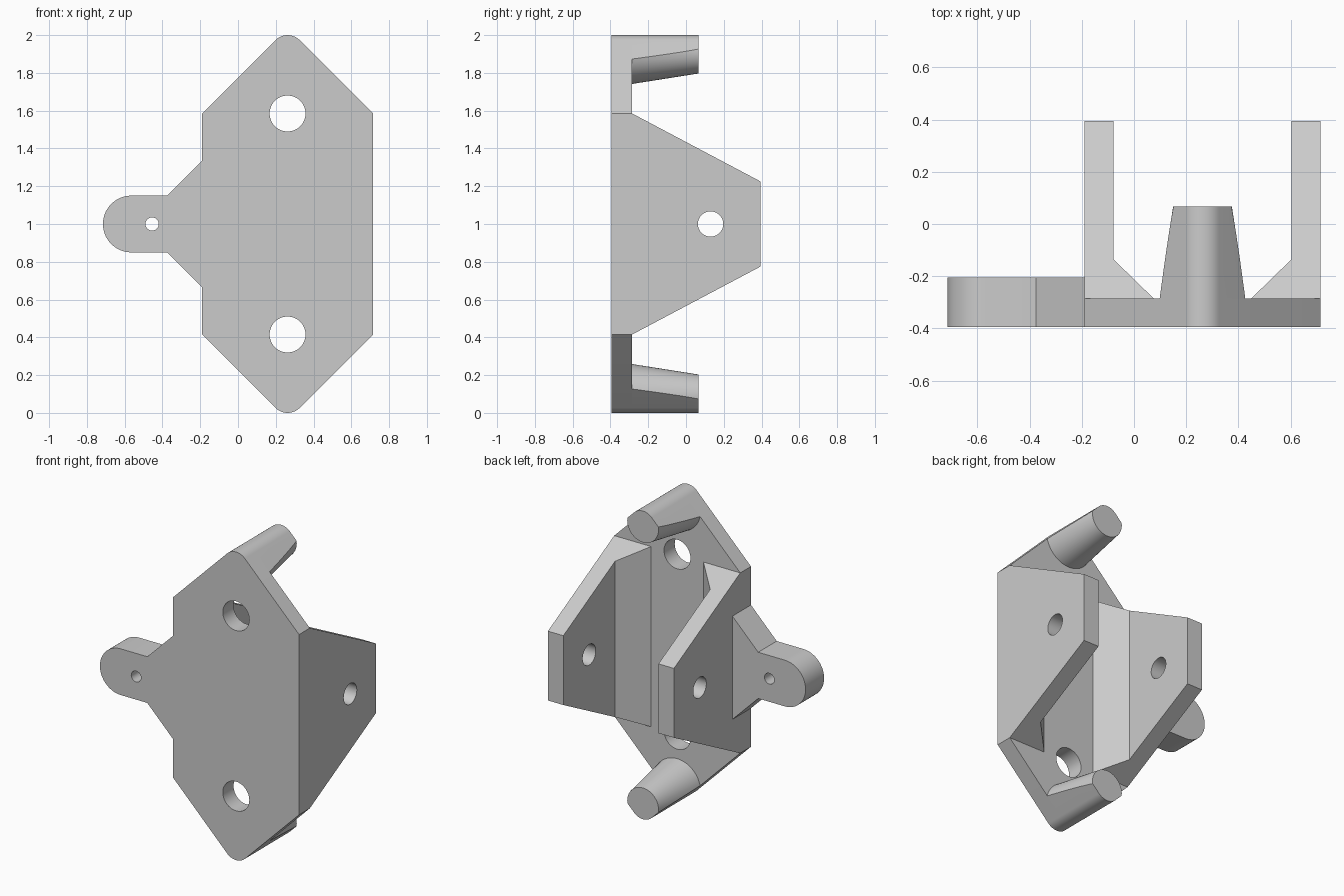
import bpy
import bmesh
from math import cos, sin, radians, pi
from mathutils import Matrix, Vector

cube = bpy.data.objects.get("Cube")
if cube:
    bpy.data.objects.remove(cube, do_unlink=True)

# Main dimensions
MID_X, HALF_W = 0.2625, 0.4525      # plate centre and half width
MID_Z, SHOULDER = 1.0, 0.585        # half height of the straight sides
FRONT, BACK = -0.395, -0.285        # plate faces
TIP_R = (HALF_W + SHOULDER - 1) / (2 ** 0.5 - 1)   # rounded plate tips
TIP_C = 1 - TIP_R                   # tip centre, above and below the middle
EAR_END, EAR_TOP = 0.395, 0.225     # ear reach and half height there

grey = bpy.data.materials.new("Plain grey")
grey.use_nodes = True
grey.diffuse_color = (0.6, 0.6, 0.6, 1)
grey.node_tree.nodes["Principled BSDF"].inputs["Base Color"].default_value = (0.6, 0.6, 0.6, 1)


def add_object(name, bm):
    bmesh.ops.recalc_face_normals(bm, faces=bm.faces)
    mesh = bpy.data.meshes.new(name)
    bm.to_mesh(mesh)
    bm.free()
    mesh.materials.append(grey)
    obj = bpy.data.objects.new(name, mesh)
    bpy.context.collection.objects.link(obj)
    return obj


def loft(name, lower, upper):
    """Solid between two matching rings of points."""
    bm = bmesh.new()
    a = [bm.verts.new(p) for p in lower]
    b = [bm.verts.new(p) for p in upper]
    bm.faces.new(a)
    bm.faces.new(b)
    for i in range(len(a)):
        j = (i + 1) % len(a)
        bm.faces.new((a[i], a[j], b[j], b[i]))
    return add_object(name, bm)


def prism(name, outline, y0, y1):
    return loft(name, [(x, y0, z) for x, z in outline], [(x, y1, z) for x, z in outline])


def cylinder(name, centre, axis, r1, r2, length):
    bm = bmesh.new()
    turn = Vector((0, 0, 1)).rotation_difference(Vector(axis)).to_matrix().to_4x4()
    bmesh.ops.create_cone(bm, cap_ends=True, segments=64, radius1=r1, radius2=r2,
                          depth=length, matrix=Matrix.Translation(centre) @ turn)
    return add_object(name, bm)


def arc(cx, cz, r, start, end, steps=20):
    angles = [radians(start + (end - start) * i / steps) for i in range(steps + 1)]
    return [(cx + r * cos(t), cz + r * sin(t)) for t in angles]


def combine(obj, tool, operation):
    tool.hide_render = True
    mod = obj.modifiers.new(operation.title(), "BOOLEAN")
    mod.operation, mod.solver, mod.object = operation, "EXACT", tool
    bpy.context.view_layer.objects.active = obj
    bpy.ops.object.modifier_apply(modifier=mod.name)
    bpy.data.objects.remove(tool, do_unlink=True)


def finish(obj):
    bpy.ops.object.select_all(action="DESELECT")
    obj.select_set(True)
    bpy.context.view_layer.objects.active = obj
    bpy.ops.object.shade_smooth_by_angle(angle=radians(20))


# Six-sided mounting plate with rounded tips and two screw holes
left, right = MID_X + HALF_W, MID_X - HALF_W
plate_outline = ([(left, MID_Z - SHOULDER), (left, MID_Z + SHOULDER)]
                 + arc(MID_X, MID_Z + TIP_C, TIP_R, 45, 135)
                 + [(right, MID_Z + SHOULDER), (right, MID_Z - SHOULDER)]
                 + arc(MID_X, MID_Z - TIP_C, TIP_R, 225, 315))
plate = prism("mounting_plate", plate_outline, FRONT, BACK)
for side in (1, -1):
    hole = cylinder("hole_cutter", (MID_X, FRONT, MID_Z + side * SHOULDER), (0, 1, 0), 0.095, 0.095, 1)
    combine(plate, hole, "DIFFERENCE")
finish(plate)

# Side tab with a round end and flared root
tab_outline = (arc(-0.565, MID_Z, 0.15, 90, 270, 40)
               + [(-0.375, 0.85), (right, 0.665), (right, 1.335), (-0.375, 1.15)])
tab = prism("side_tab", tab_outline, FRONT, -0.205)
combine(tab, cylinder("hole_cutter", (-0.455, -0.3, MID_Z), (0, 1, 0), 0.035, 0.035, 1), "DIFFERENCE")
finish(tab)


# Tapering ears with a gusset along the inner foot and a pin hole
def ear_half_height(y):
    return SHOULDER + (EAR_TOP - SHOULDER) * (y - BACK) / (EAR_END - BACK)


ear_profile = [(HALF_W, BACK), (HALF_W, EAR_END), (0.3415, EAR_END), (0.3415, -0.135), (0.1875, BACK)]
for side, name in ((1, "left_ear"), (-1, "right_ear")):
    rings = [[(MID_X + side * x, y, MID_Z + up * ear_half_height(y)) for x, y in ear_profile]
             for up in (-1, 1)]
    ear = loft(name, *rings)
    pin = cylinder("hole_cutter", (MID_X + side * 0.4, 0.13, MID_Z), (1, 0, 0), 0.067, 0.067, 0.5)
    combine(ear, pin, "DIFFERENCE")
    finish(ear)

# Tapered pegs, trimmed flush with the plate's tips
PEG_END = 0.067
for side, name in ((1, "upper_peg"), (-1, "lower_peg")):
    centre = (MID_X, (BACK + PEG_END) / 2, MID_Z + side * TIP_C)
    peg = cylinder(name, centre, (0, 1, 0), 0.168, 0.1125, PEG_END - BACK)
    combine(peg, prism("trim_cutter", plate_outline, -0.6, 0.4), "INTERSECT")
    finish(peg)
